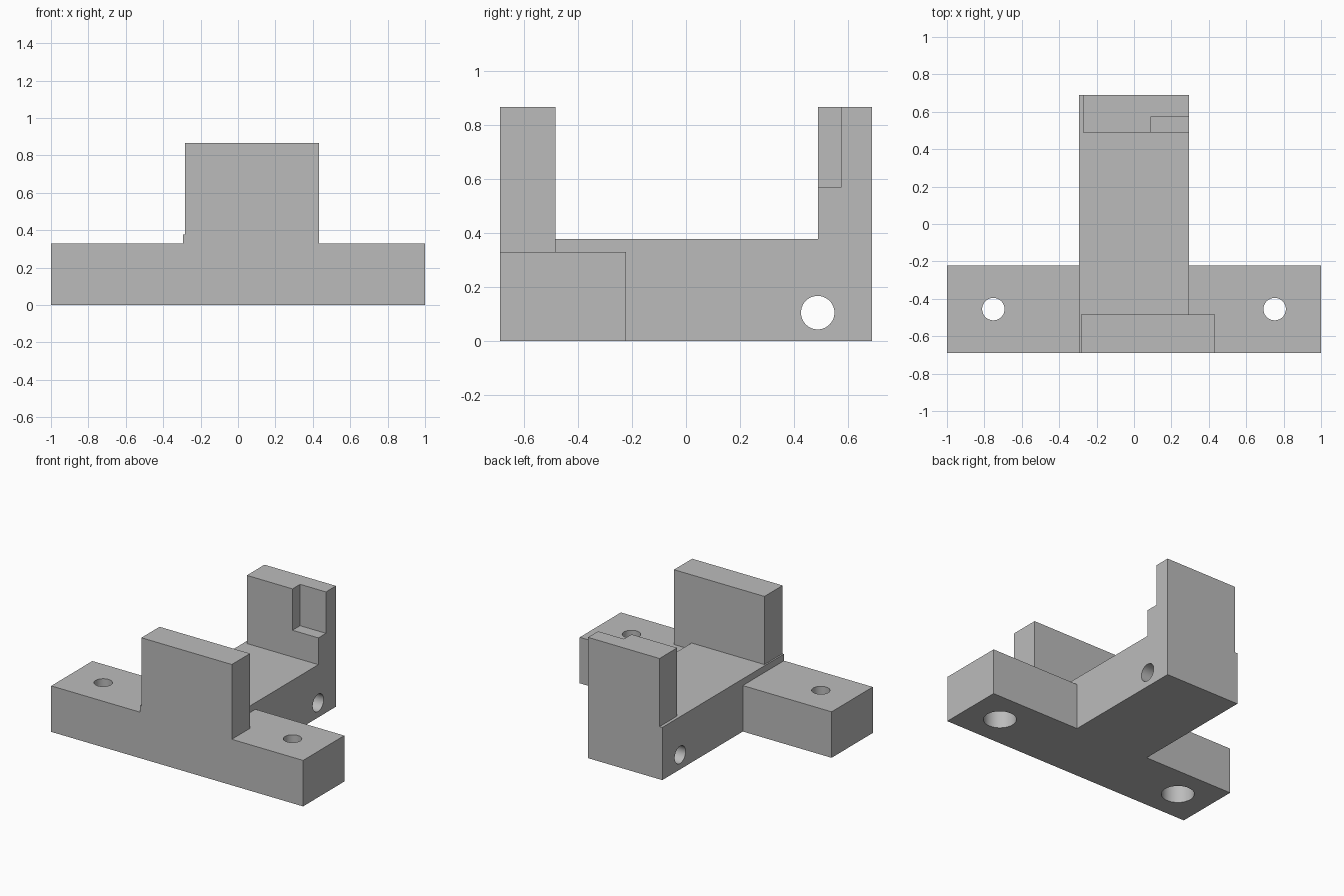
import bpy
import math

if "Cube" in bpy.data.objects:
    bpy.data.objects.remove(bpy.data.objects["Cube"])

grey = bpy.data.materials.new("plain grey")
grey.diffuse_color = (0.5, 0.5, 0.5, 1)
grey.use_nodes = True
grey.node_tree.nodes["Principled BSDF"].inputs["Base Color"].default_value = grey.diffuse_color


def box(name, x, y, z):
    """Box from (min, max) pairs on each axis."""
    centre = [(a + b) / 2 for a, b in (x, y, z)]
    bpy.ops.mesh.primitive_cube_add(size=1, location=centre)
    ob = bpy.context.object
    ob.name = name
    ob.scale = [b - a for a, b in (x, y, z)]
    bpy.ops.object.transform_apply(location=True, rotation=True, scale=True)
    ob.data.materials.append(grey)
    return ob


def rod(name, radius, depth, location, rotation=(0, 0, 0)):
    bpy.ops.mesh.primitive_cylinder_add(vertices=48, radius=radius, depth=depth,
                                        location=location, rotation=rotation)
    ob = bpy.context.object
    ob.name = name
    bpy.ops.object.transform_apply(location=True, rotation=True, scale=True)
    ob.data.materials.append(grey)
    return ob


def combine(target, other, operation):
    """Apply a boolean and discard the helper."""
    mod = target.modifiers.new(operation.lower(), 'BOOLEAN')
    mod.operation = operation
    mod.solver = 'EXACT'
    mod.object = other
    bpy.context.view_layer.objects.active = target
    bpy.ops.object.modifier_apply(modifier=mod.name)
    bpy.data.objects.remove(other)


# T-shaped base: crossbar at the front, stem running to the back
body = box("clamp_bracket", (-1, 1), (-0.69, -0.223), (0, 0.33))
stem = box("stem", (-0.295, 0.295), (-0.69, 0.69), (0, 0.378))
combine(body, stem, 'UNION')

# Upright plates, slightly offset from the stem
front_plate = box("front_plate", (-0.284, 0.434), (-0.69, -0.484), (0.2, 0.867))
combine(body, front_plate, 'UNION')
back_plate = box("back_plate", (-0.273, 0.295), (0.49, 0.69), (0.2, 0.867))
combine(body, back_plate, 'UNION')

# Corner notch in the back plate
combine(body, box("notch", (0.09, 0.5), (0.4, 0.576), (0.57, 1.0)), 'DIFFERENCE')

# Screw holes with wider counterbores underneath
for x in (-0.752, 0.752):
    combine(body, rod("screw_hole", 0.06, 1, (x, -0.455, 0.2)), 'DIFFERENCE')
    combine(body, rod("counterbore", 0.107, 0.4, (x, -0.455, 0)), 'DIFFERENCE')

# Cross hole through the back of the stem
combine(body, rod("cross_hole", 0.062, 1, (0, 0.488, 0.105),
                  (0, math.pi / 2, 0)), 'DIFFERENCE')

# Smooth hole walls, sharp edges elsewhere
bpy.ops.object.select_all(action='DESELECT')
body.select_set(True)
bpy.context.view_layer.objects.active = body
bpy.ops.object.shade_smooth_by_angle(angle=math.radians(30))
